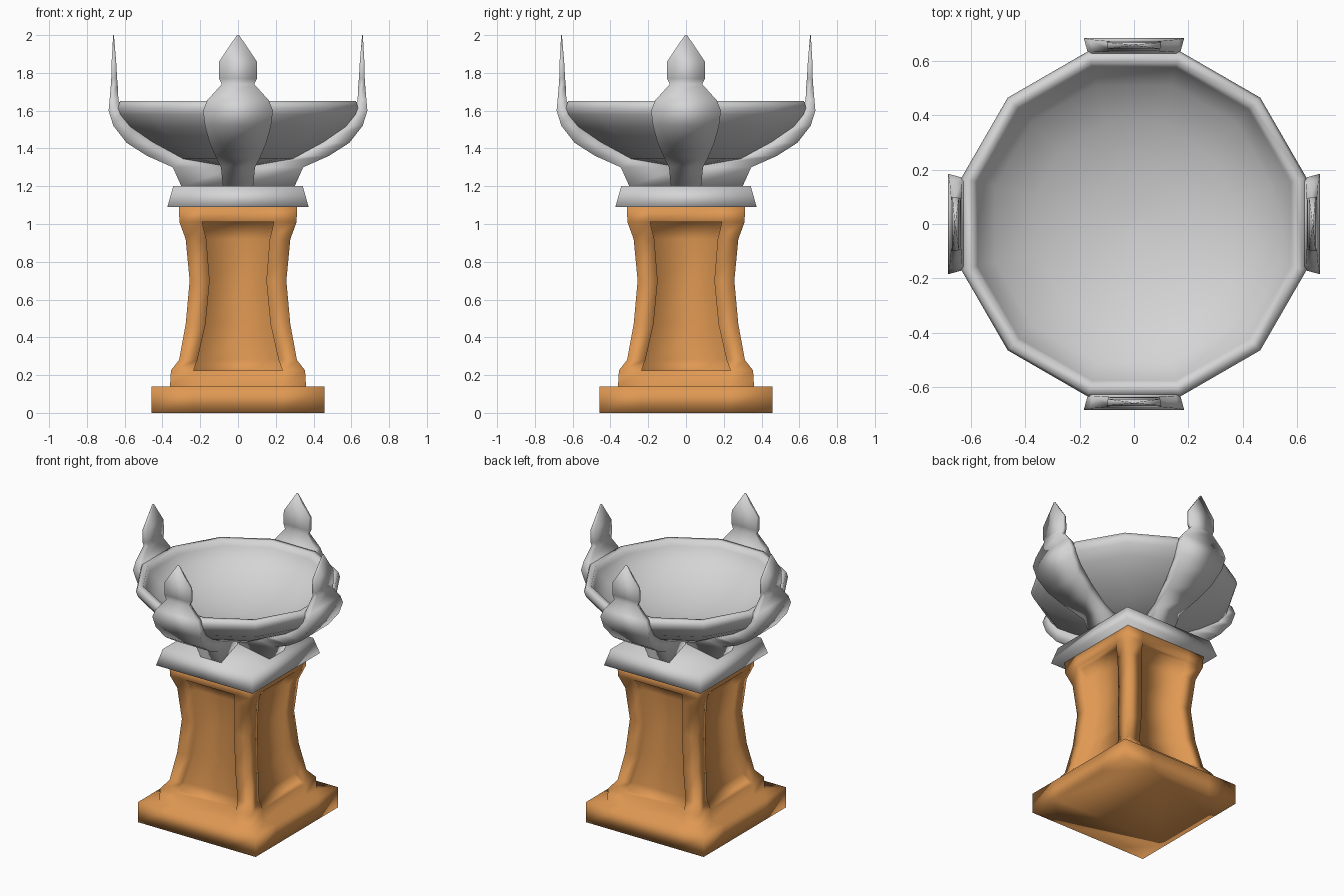
import bpy, bmesh, math
from mathutils import Matrix

cube = bpy.data.objects.get("Cube")
if cube:
    bpy.data.objects.remove(cube, do_unlink=True)


def material(name, rgb):
    m = bpy.data.materials.new(name)
    m.use_nodes = True
    m.diffuse_color = (*rgb, 1)
    m.node_tree.nodes["Principled BSDF"].inputs["Base Color"].default_value = (*rgb, 1)
    return m


STONE = material("pale grey", (0.66, 0.66, 0.66))
WOOD = material("warm orange", (0.74, 0.315, 0.085))


def loft(bm, rings):
    """Skin a list of closed rings that share a point count, capping both ends."""
    rows = [[bm.verts.new(p) for p in ring] for ring in rings]
    n = len(rows[0])
    for a, b in zip(rows, rows[1:]):
        for i in range(n):
            j = (i + 1) % n
            bm.faces.new((a[i], a[j], b[j], b[i]))
    bm.faces.new(rows[0][::-1])
    bm.faces.new(rows[-1])


def finish(bm, name, mat, angle=180):
    bmesh.ops.remove_doubles(bm, verts=bm.verts, dist=0.0005)
    bmesh.ops.recalc_face_normals(bm, faces=bm.faces)
    mesh = bpy.data.meshes.new(name)
    bm.to_mesh(mesh)
    bm.free()
    mesh.materials.append(mat)
    ob = bpy.data.objects.new(name, mesh)
    bpy.context.collection.objects.link(ob)
    bpy.ops.object.select_all(action="DESELECT")
    bpy.context.view_layer.objects.active = ob
    ob.select_set(True)
    bpy.ops.object.shade_smooth_by_angle(angle=math.radians(angle))


def square(z, h):
    return [(-h, -h, z), (h, -h, z), (h, h, z), (-h, h, z)]


def panelled_square(z, h, p, depth):
    """Square ring whose sides carry a recess of half width p."""
    side = [(-h, -h), (-p, -h), (-p, depth - h), (p, depth - h), (p, -h)]
    ring = []
    for k in range(4):
        c, s = round(math.cos(k * math.pi / 2)), round(math.sin(k * math.pi / 2))
        ring += [(x * c - y * s, x * s + y * c, z) for x, y in side]
    return ring


# Plinth and waisted pillar in one piece, with a recessed panel on each side
D = 0.045
rows = [(0, 0.457, 0.235, 0), (0.14, 0.457, 0.235, 0),
        (0.14, 0.36, 0.235, 0), (0.225, 0.355, 0.235, 0), (0.225, 0.355, 0.235, D),
        (0.28, 0.312, 0.215, 0.03), (0.47, 0.277, 0.172, D), (0.7, 0.256, 0.15, D),
        (0.92, 0.277, 0.168, D), (1.01, 0.31, 0.19, D), (1.01, 0.31, 0.19, 0),
        (1.09, 0.313, 0.19, 0)]
bm = bmesh.new()
loft(bm, [panelled_square(*r) for r in rows])
finish(bm, "pedestal", WOOD)

# Tapered cap slab
bm = bmesh.new()
loft(bm, [square(1.09, 0.374), square(1.2, 0.343)])
finish(bm, "cap_slab", STONE)

# Twelve-sided bowl: outside from the bottom up, over the rim, then inside
profile = [(0.03, 1.3), (0.3, 1.345), (0.47, 1.435), (0.59, 1.515), (0.645, 1.58),
           (0.658, 1.615), (0.647, 1.65), (0.611, 1.65), (0.597, 1.61),
           (0.53, 1.535), (0.38, 1.455), (0.2, 1.405), (0.03, 1.39)]
angles = [math.radians(15 + 30 * k) for k in range(12)]
bm = bmesh.new()
loft(bm, [[(r * math.cos(a), r * math.sin(a), z) for a in angles] for r, z in profile])
finish(bm, "bowl", STONE, 75)

# Four supports: wedge foot, flaring petal and pointed finial
# (z, half width, outer and inner radius); each ring narrows towards the axis
rows = [(1.2, 0.08, 0.3, 0.01), (1.3, 0.09, 0.345, 0.01), (1.36, 0.12, 0.48, 0.27),
        (1.43, 0.15, 0.59, 0.43), (1.52, 0.175, 0.66, 0.56), (1.6, 0.185, 0.685, 0.61),
        (1.655, 0.163, 0.68, 0.633), (1.74, 0.086, 0.673, 0.637), (1.77, 0.1, 0.671, 0.64),
        (1.86, 0.1, 0.669, 0.645), (2.0, 0.006, 0.661, 0.657)]
for k, name in enumerate(("front", "left", "back", "right")):
    bm = bmesh.new()
    loft(bm, [[(-w, -o, z), (w, -o, z), (w * i / o, -i, z), (-w * i / o, -i, z)]
              for z, w, o, i in rows])
    bm.transform(Matrix.Rotation(k * math.pi / 2, 4, "Z"))
    finish(bm, name + "_support", STONE, 110)
